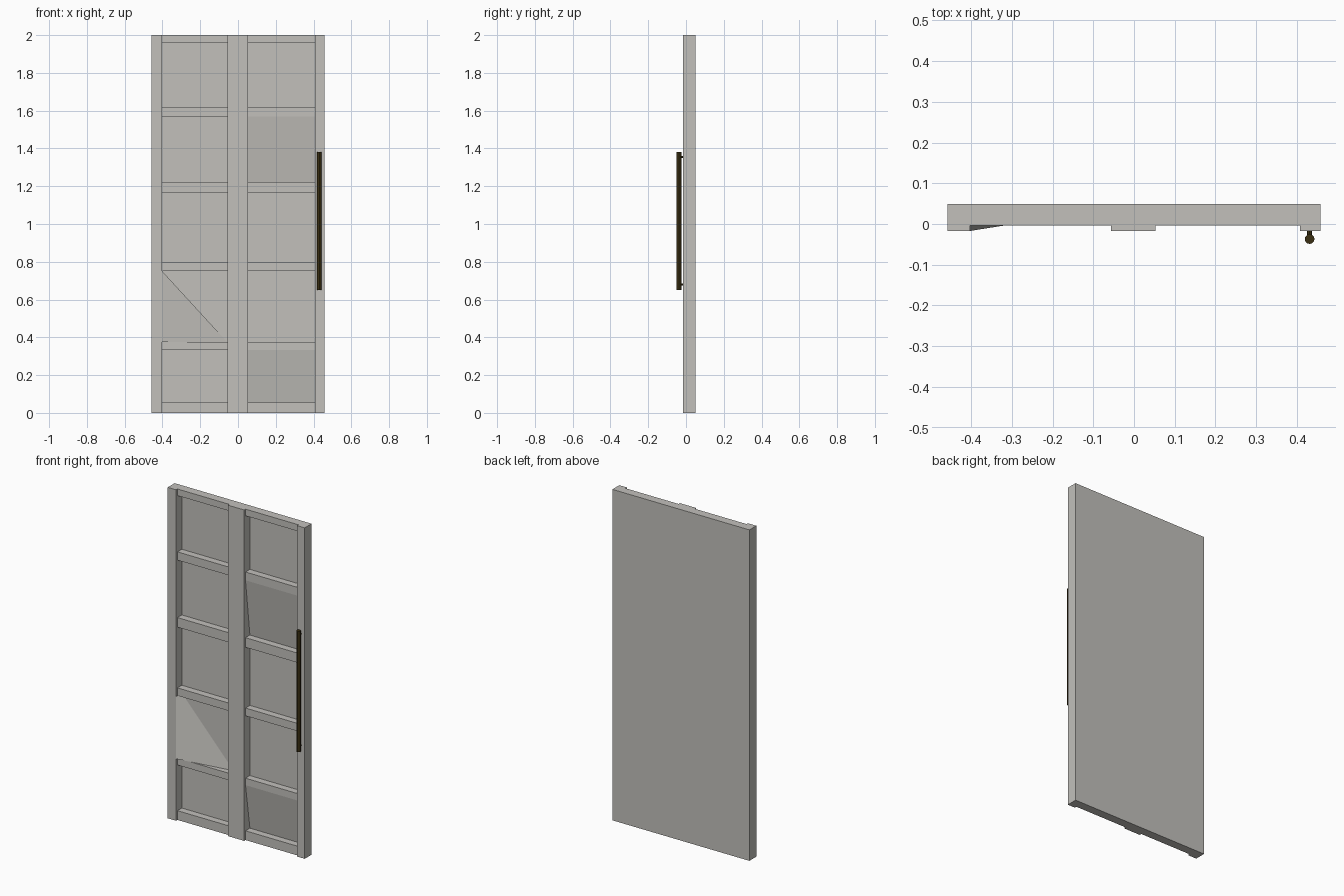
import bpy, bmesh
from mathutils import Vector

if "Cube" in bpy.data.objects:
    bpy.data.objects.remove(bpy.data.objects["Cube"])

# Depth levels: stile front, rail front, recessed panel, back
F, R, P, B = -0.017, -0.004, 0.038, 0.049
XL, XR = -0.458, 0.458
BAYS = [(-0.402, -0.056), (0.053, 0.407)]
RAILS = [(0.0, 0.056), (0.332, 0.374), (0.751, 0.798),
         (1.165, 1.223), (1.57, 1.62), (1.96, 2.0)]


def material(name, colour):
    m = bpy.data.materials.new(name)
    m.diffuse_color = (*colour, 1)
    m.use_nodes = True
    m.node_tree.nodes["Principled BSDF"].inputs["Base Color"].default_value = m.diffuse_color
    return m


grey = material("door grey", (0.54, 0.53, 0.50))
bronze = material("dark bronze", (0.042, 0.028, 0.006))

bm = bmesh.new()


def face(facing, *pts):
    """Add a flat face and turn it towards the given direction."""
    f = bm.faces.new([bm.verts.new(p) for p in pts])
    f.normal_update()
    if f.normal.dot(Vector(facing)) < 0:
        f.normal_flip()


# Outer shell: back, edges and stepped top and bottom caps
face((0, 1, 0), (XL, B, 0), (XR, B, 0), (XR, B, 2), (XL, B, 2))
for x, s in ((XL, -1), (XR, 1)):
    face((s, 0, 0), (x, F, 0), (x, B, 0), (x, B, 2), (x, F, 2))
profile = [(XL, B), (XL, F)]
for a, b in BAYS:
    profile += [(a, F), (a, R), (b, R), (b, F)]
profile += [(XR, F), (XR, B)]
for z, s in ((0, -1), (2, 1)):
    face((0, 0, s), *[(x, y, z) for x, y in profile])

# Three upright stiles
edges = [XL, BAYS[0][0], BAYS[0][1], BAYS[1][0], BAYS[1][1], XR]
for a, b in zip(edges[::2], edges[1::2]):
    face((0, -1, 0), (a, F, 0), (b, F, 0), (b, F, 2), (a, F, 2))

for bay, (a, b) in enumerate(BAYS):
    sides = ((a, 1), (b, -1))
    # Cross rails
    for z0, z1 in RAILS:
        face((0, -1, 0), (a, R, z0), (b, R, z0), (b, R, z1), (a, R, z1))
        for x, s in sides:
            face((s, 0, 0), (x, F, z0), (x, R, z0), (x, R, z1), (x, F, z1))
    # Panels: flat, leaning, or with a folded corner
    for row in range(5):
        z0, z1 = RAILS[row][1], RAILS[row + 1][0]
        leaning = bay == 1 and row in (0, 3)
        folded = bay == 0 and row == 1
        top = R if leaning else P
        if not leaning:
            face((0, 0, -1), (a, R, z1), (b, R, z1), (b, P, z1), (a, P, z1))
        if folded:
            face((0, -1, 0), (a, P, z1), (b, P, z1), (b, P, z0))
            face((0, 0, 1), (a, R, z0), (b, R, z0), (b, P, z0))
            face((1, 0, 0), (a, F, z1), (a, F, z0), (b, P, z0), (a, P, z1))
        else:
            face((0, -1, 0), (a, P, z0), (b, P, z0), (b, top, z1), (a, top, z1))
            face((0, 0, 1), (a, R, z0), (b, R, z0), (b, P, z0), (a, P, z0))
        for x, s in sides:
            if not (folded and s == 1):
                face((s, 0, 0), (x, F, z0), (x, P, z0), (x, top, z1), (x, F, z1))

bmesh.ops.remove_doubles(bm, verts=bm.verts, dist=1e-5)
mesh = bpy.data.meshes.new("door_leaf")
bm.to_mesh(mesh)
bm.free()
mesh.materials.append(grey)
bpy.context.collection.objects.link(bpy.data.objects.new("door_leaf", mesh))


def rod(name, radius, length, location, rotation=(0, 0, 0)):
    bpy.ops.mesh.primitive_cylinder_add(vertices=12, radius=radius, depth=length,
                                        location=location, rotation=rotation)
    o = bpy.context.object
    o.name = name
    o.data.materials.append(bronze)
    bpy.ops.object.shade_smooth_by_angle()


# Long pull handle with two short mounts
HX = 0.431
rod("handle_bar", 0.012, 0.73, (HX, -0.037, 1.015))
for z in (0.68, 1.355):
    rod("handle_mount", 0.006, 0.018, (HX, -0.025, z), (1.570796, 0, 0))
